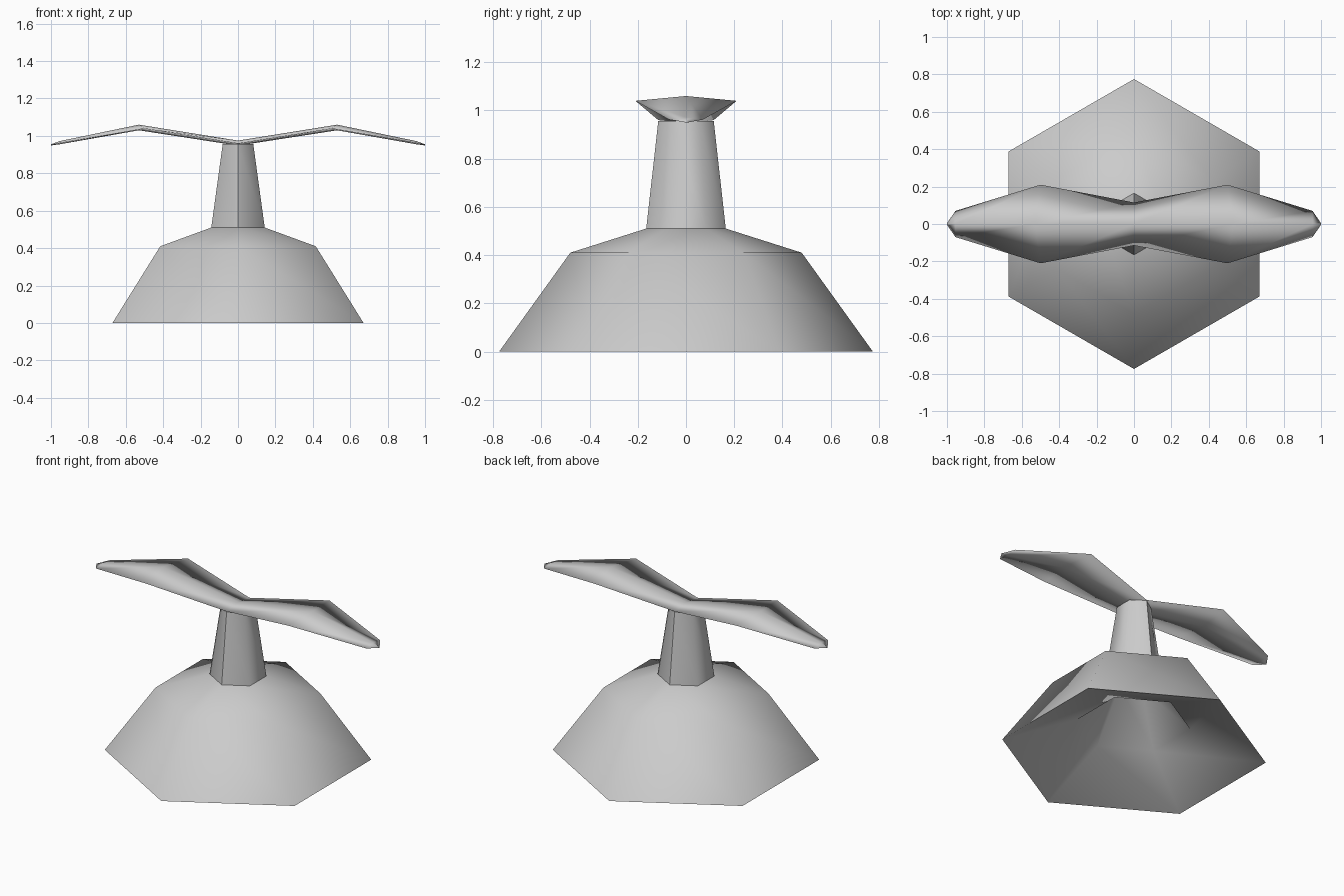
import bpy, bmesh
from math import sin, cos, pi, radians

if "Cube" in bpy.data.objects:
    bpy.data.objects.remove(bpy.data.objects["Cube"])


def finish(name, bm, angle):
    bmesh.ops.recalc_face_normals(bm, faces=bm.faces)
    me = bpy.data.meshes.new(name)
    bm.to_mesh(me)
    bm.free()
    ob = bpy.data.objects.new(name, me)
    bpy.context.collection.objects.link(ob)
    bpy.ops.object.select_all(action='DESELECT')
    ob.select_set(True)
    bpy.context.view_layer.objects.active = ob
    bpy.ops.object.shade_smooth_by_angle(angle=radians(angle))
    return ob


def loft(bm, rings):
    """Bridge closed vertex rings in order."""
    loops = [[bm.verts.new(p) for p in ring] for ring in rings]
    n = len(loops[0])
    for a, b in zip(loops, loops[1:]):
        for i in range(n):
            j = (i + 1) % n
            bm.faces.new((a[i], a[j], b[j], b[i]))
    return loops


def hexagon(r, z, sx=1.0):
    return [(r * sin(i * pi / 3) * sx, r * cos(i * pi / 3), z) for i in range(6)]


# Hexagonal base: hollow underneath, sloping walls and shoulder, tapered stem
bm = bmesh.new()
profile = [(0.13, 0.49, 1), (0.33, 0.18, 1), (0.775, 0, 1), (0.48, 0.41, 1),
           (0.165, 0.51, 1), (0.115, 0.957, 0.82)]
loops = loft(bm, [hexagon(*p) for p in profile])
bm.faces.new(loops[0])
bm.faces.new(loops[-1])
finish("base_and_stem", bm, 61)

# Gull-shaped top: thin lens section (edge x, ridge x, half width, edge/top/bottom z)
half = [(0.5, 0.53, 0.21, 1.04, 1.06, 1.03),
        (0.955, 0.955, 0.07, 0.962, 0.972, 0.955),
        (0.997, 1.0, 0.008, 0.952, 0.955, 0.949)]
centre = (0, 0, 0.115, 0.96, 0.975, 0.948)
stations = [(-s[0], -s[1]) + s[2:] for s in reversed(half)] + [centre] + half
bm = bmesh.new()
loops = loft(bm, [[(ex, -w, ez), (rx, 0, top), (ex, w, ez), (rx, 0, bot)]
                  for ex, rx, w, ez, top, bot in stations])
bm.faces.new(loops[0])
bm.faces.new(loops[-1])
finish("curved_top", bm, 180)
